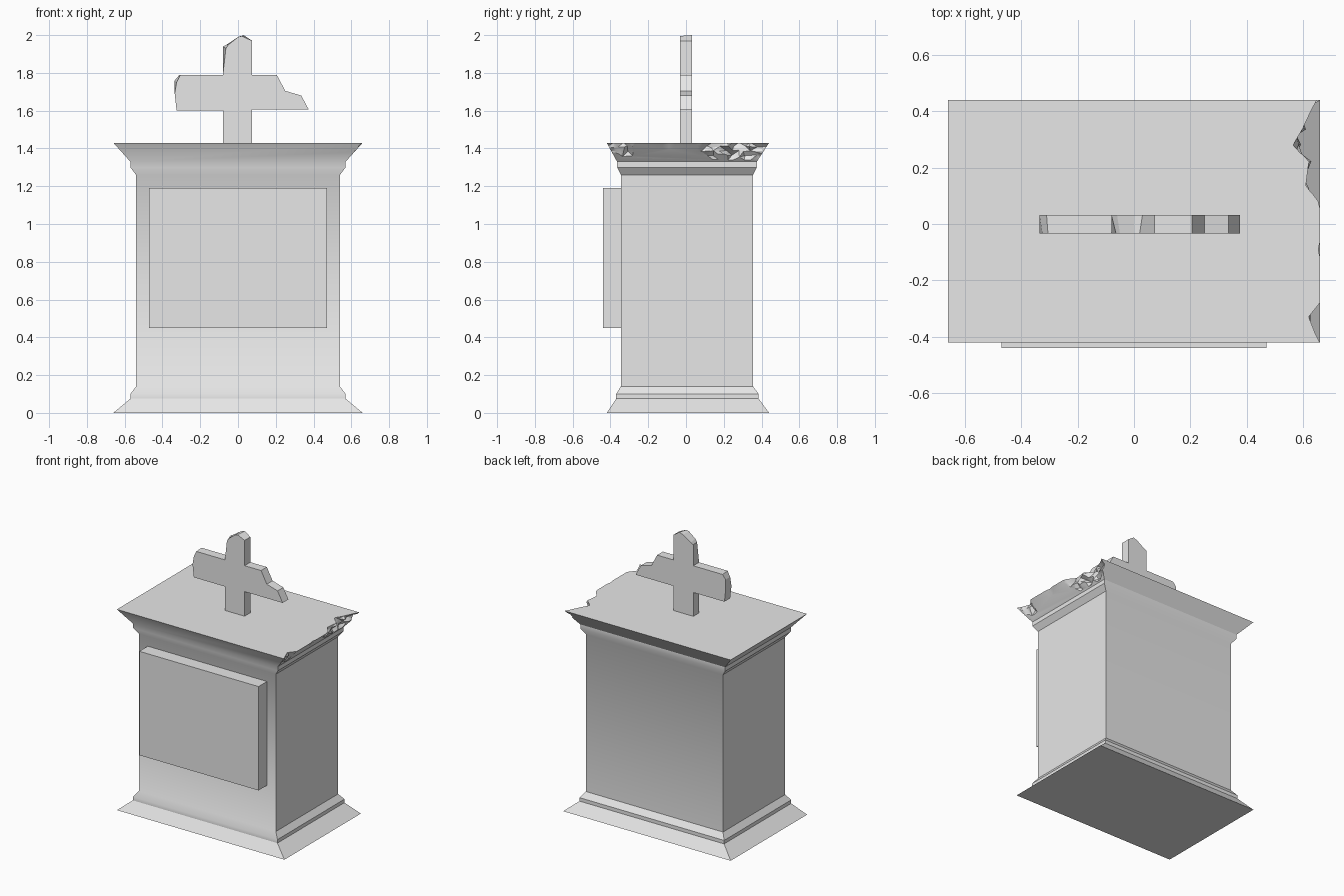
import bpy, bmesh, math, random
from mathutils import Vector

random.seed(4)
cube = bpy.data.objects.get("Cube")
if cube:
    bpy.data.objects.remove(cube, do_unlink=True)

stone = bpy.data.materials.new("grey_stone")
stone.use_nodes = True
stone.diffuse_color = (0.8, 0.8, 0.8, 1)
stone.node_tree.nodes["Principled BSDF"].inputs["Base Color"].default_value = (0.8, 0.8, 0.8, 1)


def loft(name, loops, triangulate=False):
    """Closed solid bridged through loops with equal point counts."""
    bm = bmesh.new()
    rings = [[bm.verts.new(p) for p in loop] for loop in loops]
    n = len(rings[0])
    for a, b in zip(rings, rings[1:]):
        for i in range(n):
            j = (i + 1) % n
            bm.faces.new((a[i], a[j], b[j], b[i]))
    bm.faces.new(rings[0][::-1])
    bm.faces.new(rings[-1])
    if triangulate:
        bmesh.ops.triangulate(bm, faces=bm.faces[:])
    bmesh.ops.recalc_face_normals(bm, faces=bm.faces[:])
    mesh = bpy.data.meshes.new(name)
    bm.to_mesh(mesh)
    bm.free()
    mesh.materials.append(stone)
    obj = bpy.data.objects.new(name, mesh)
    bpy.context.collection.objects.link(obj)
    return obj


def activate(obj):
    bpy.ops.object.select_all(action='DESELECT')
    obj.select_set(True)
    bpy.context.view_layer.objects.active = obj


def rect(hx, y0, y1, z):
    return [(-hx, y0, z), (hx, y0, z), (hx, y1, z), (-hx, y1, z)]


def chip_cutter(name, side, edge, z_out, z_flat, z_in, x_in, x_whole):
    """Rough wedge that breaks a moulding edge; edge lists (y, remaining x)."""
    stations = []
    for (ya, xa), (yb, xb) in zip(edge, edge[1:]):
        stations += [(ya, xa), ((ya + yb) / 2, (xa + xb) / 2)]
    stations.append(edge[-1])
    loops = []
    rows = 4
    for y, x in stations:
        rough = 0.02 if x < x_whole else 0.003
        loop = [(side * x, y, z_out)]
        for r in range(rows + 1):
            t = r / rows
            inner = 0 < r < rows
            jx = random.uniform(-rough, rough) if inner else 0
            jz = random.uniform(-rough, rough) / 3 if inner else 0
            jy = random.uniform(-rough, rough) / 3 if inner else 0
            loop.append((side * (x + (x_in - x) * t + jx), y + jy,
                         z_flat + (z_in - z_flat) * t + jz))
        loop += [(side * 0.85, y, z_in), (side * 0.85, y, z_out)]
        loops.append(loop)
    obj = loft(name, loops, triangulate=True)
    obj.hide_render = True
    return obj


# Pedestal with flared base and cap mouldings
pedestal = loft("pedestal", [
    rect(0.66, -0.42, 0.44, 0),
    rect(0.57, -0.37, 0.385, 0.075),
    rect(0.57, -0.37, 0.385, 0.10),
    rect(0.54, -0.345, 0.355, 0.14),
    rect(0.54, -0.345, 0.355, 1.26),
    rect(0.57, -0.365, 0.375, 1.30),
    rect(0.57, -0.365, 0.375, 1.33),
    rect(0.66, -0.42, 0.44, 1.43),
])

# Broken edges of the cap and the base
cap_edge = [(-0.46, 0.68), (-0.38, 0.64), (-0.33, 0.62), (-0.28, 0.66),
            (-0.18, 0.675), (-0.09, 0.655), (0.0, 0.675), (0.08, 0.655),
            (0.14, 0.61), (0.22, 0.62), (0.28, 0.565), (0.34, 0.6),
            (0.42, 0.64), (0.46, 0.66)]
base_edge = [(-0.46, 0.51), (-0.35, 0.52), (-0.24, 0.56), (-0.13, 0.57),
             (-0.03, 0.54), (0.07, 0.53), (0.14, 0.59), (0.2, 0.66), (0.24, 0.7)]
cutters = [
    chip_cutter("cap_break", 1, cap_edge, 1.5, 1.432, 1.335, 0.58, 0.65),
    chip_cutter("base_break", -1, base_edge, -0.06, -0.002, 0.06, 0.595, 0.65),
]
for cutter in cutters:
    mod = pedestal.modifiers.new("break", 'BOOLEAN')
    mod.operation = 'DIFFERENCE'
    mod.solver = 'EXACT'
    mod.object = cutter
    activate(pedestal)
    bpy.ops.object.modifier_apply(modifier=mod.name)
    bpy.data.objects.remove(cutter, do_unlink=True)
activate(pedestal)
bpy.ops.object.shade_smooth_by_angle(angle=math.radians(33))

# Raised front panel
loft("front_panel", [rect(0.47, -0.44, -0.335, 0.45), rect(0.47, -0.44, -0.335, 1.19)])

# Weathered cross: front outline, with a few corners chipped relative to the back
outline = [(-0.08, 1.425), (-0.08, 1.6), (-0.325, 1.6), (-0.335, 1.69),
           (-0.335, 1.76), (-0.31, 1.79), (-0.08, 1.79), (-0.08, 1.94),
           (-0.06, 1.95), (0.0, 1.99), (0.03, 2.0), (0.075, 1.97),
           (0.075, 1.79), (0.205, 1.79), (0.25, 1.705), (0.335, 1.68),
           (0.375, 1.605), (0.075, 1.605), (0.075, 1.425)]
chips = {4: (0.01, -0.01), 5: (0.005, 0), 7: (0.016, -0.01), 8: (0.01, 0), 10: (-0.01, -0.005)}
front = [(x + chips.get(i, (0, 0))[0], -0.033, z + chips.get(i, (0, 0))[1])
         for i, (x, z) in enumerate(outline)]
back = [(x, 0.032, z) for x, z in outline]
loft("cross", [front, back])
